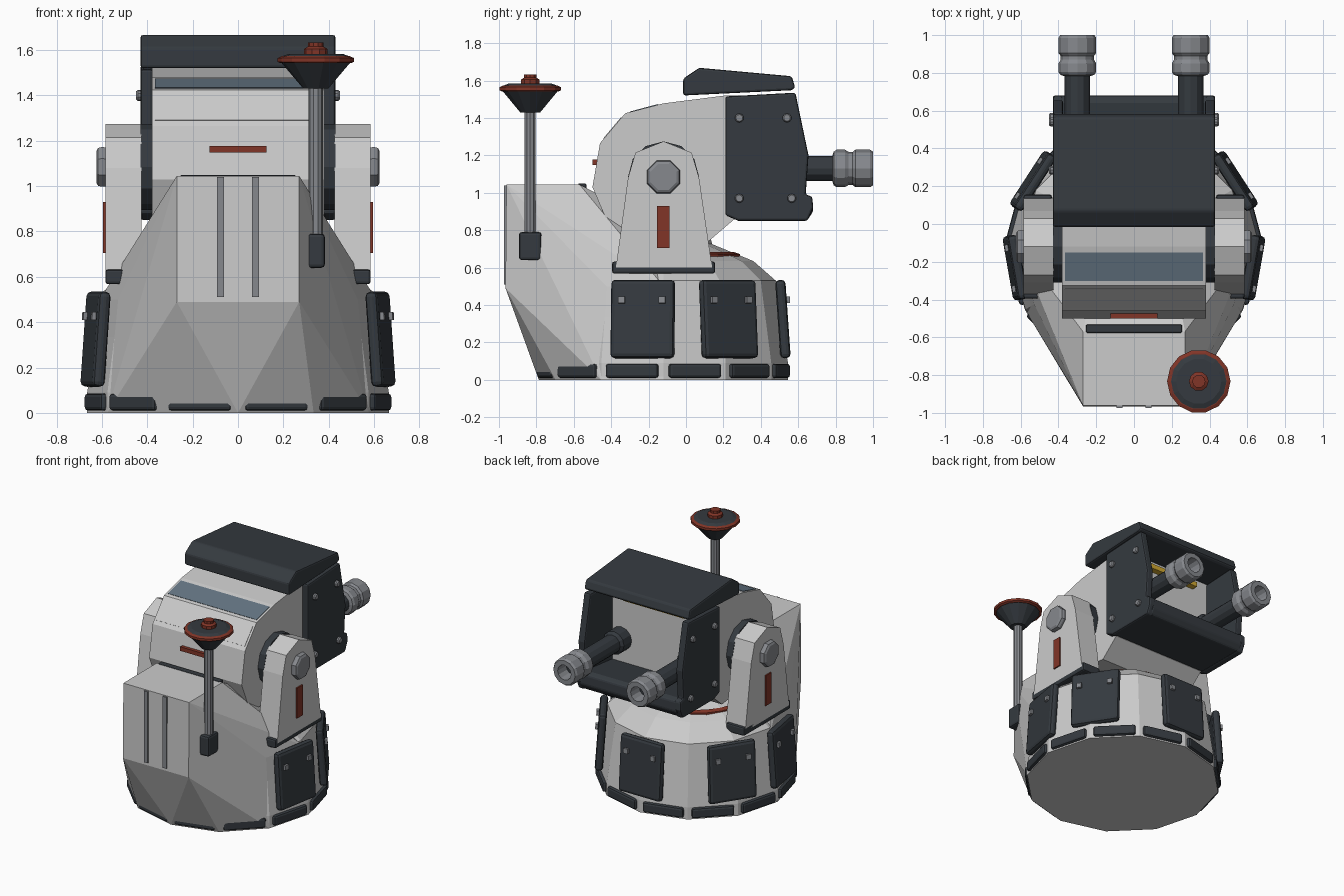
import bpy, bmesh, math
from mathutils import Matrix, Vector

if "Cube" in bpy.data.objects:
    bpy.data.objects.remove(bpy.data.objects["Cube"])

T = Matrix.Translation
R = lambda deg, ax: Matrix.Rotation(math.radians(deg), 4, ax)

def mat(name, c):
    m = bpy.data.materials.new(name)
    m.diffuse_color = (*c, 1)
    m.use_nodes = True
    m.node_tree.nodes["Principled BSDF"].inputs["Base Color"].default_value = m.diffuse_color
    return m

DARK = mat("dark_armour", (0.035, 0.042, 0.05))
LIGHT = mat("light_paint", (0.6, 0.6, 0.59))
STEEL = mat("steel", (0.24, 0.25, 0.27))
RED = mat("red", (0.22, 0.035, 0.02))
YELLOW = mat("yellow", (0.65, 0.4, 0.03))
BLUE = mat("blue_grey", (0.13, 0.18, 0.23))

def finish(name, bm, m, bevel=0):
    bmesh.ops.recalc_face_normals(bm, faces=bm.faces)
    me = bpy.data.meshes.new(name)
    bm.to_mesh(me)
    bm.free()
    ob = bpy.data.objects.new(name, me)
    bpy.context.collection.objects.link(ob)
    me.materials.append(m)
    if bevel:
        b = ob.modifiers.new("bevel", 'BEVEL')
        b.width, b.segments, b.limit_method = bevel, 2, 'ANGLE'
    return ob

def box(name, size, mtx, m, bevel=0):
    bm = bmesh.new()
    bmesh.ops.create_cube(bm, size=1, matrix=mtx @ Matrix.Diagonal((*size, 1)))
    return finish(name, bm, m, bevel)

def prism(name, profile, x0, x1, m, bevel=0):
    """Extrude a (y, z) profile from x0 to x1."""
    bm = bmesh.new()
    f = bm.faces.new([bm.verts.new((x0, y, z)) for y, z in profile])
    new = bmesh.ops.extrude_face_region(bm, geom=[f])['geom']
    bmesh.ops.translate(bm, vec=(x1 - x0, 0, 0),
                        verts=[v for v in new if isinstance(v, bmesh.types.BMVert)])
    return finish(name, bm, m, bevel)

def lathe(name, profile, sides, mtx, m, phase=0, bevel=0):
    """Revolve an (r, z) profile about local z and cap both ends."""
    bm = bmesh.new()
    rings = []
    for r, z in profile:
        ang = [2 * math.pi * i / sides + phase for i in range(sides)]
        rings.append([bm.verts.new(mtx @ Vector((r * math.cos(a), r * math.sin(a), z))) for a in ang])
    for a, b in zip(rings, rings[1:]):
        for i in range(sides):
            j = (i + 1) % sides
            bm.faces.new((a[i], a[j], b[j], b[i]))
    bm.faces.new(rings[0])
    bm.faces.new(rings[-1])
    return finish(name, bm, m, bevel)

C = T((0, -0.12, 0))   # turning axis of the base

# Base drum with sloping shoulder
drum = [(0.665, 0), (0.665, 0.09), (0.60, 0.53), (0.48, 0.635), (0.26, 0.725), (0.24, 0.8)]
lathe("base_drum", drum, 12, C, LIGHT)
lathe("shoulder_ring", [(0.41, 0.6), (0.41, 0.672), (0.38, 0.682), (0.38, 0.6)], 24, C, RED)

# Faceted rear housing: hull of the drum's back half and the square hump
bm = bmesh.new()
for s in (1, -1):
    for p in [(0.27, -0.96, 1.045), (0.27, -0.57, 1.045), (0.27, -0.965, 0.49), (0.2, -0.2, 0.85)]:
        bm.verts.new((s * p[0], p[1], p[2]))
for i in range(6, 13):
    a = math.radians(30 * i)
    for r, z in ((0.667, 0), (0.61, 0.5)):
        bm.verts.new(C @ Vector((r * math.cos(a), r * math.sin(a), z)))
hull = bmesh.ops.convex_hull(bm, input=bm.verts)
bmesh.ops.delete(bm, geom=[g for g in hull['geom_interior'] if isinstance(g, bmesh.types.BMVert)], context='VERTS')
finish("rear_housing", bm, LIGHT)
for s in (1, -1):
    box("housing_rail", (0.03, 0.02, 0.53), T((s * 0.077, -0.963, 0.775)), STEEL)
box("housing_top_vent", (0.51, 0.045, 0.03), T((0, -0.555, 1.035)), DARK, 0.008)

# Skirt blocks round the foot
for i in range(12):
    box("skirt_block", (0.05, 0.29, 0.075), C @ R(15 + 30 * i, 'Z') @ T((0.64, 0, 0.048)), DARK, 0.015)

# Armour panels with two bolts each
for a in (-10, 33, 90, 147, 190):
    M = C @ R(a, 'Z') @ T((0.638, 0, 0.325)) @ R(-4, 'Y')
    box("armour_panel", (0.055, 0.345, 0.42), M, DARK, 0.022)
    for s in (1, -1):
        box("panel_bolt", (0.03, 0.035, 0.035), M @ T((0.03, s * 0.11, 0.1)), STEEL)

# Support arms, pivots and trim
arm = [(-0.375, 0.6), (0.14, 0.6), (0.07, 1.08), (0.03, 1.215), (-0.12, 1.275),
       (-0.27, 1.215), (-0.31, 1.08)]
for s in (1, -1):
    prism("support_arm", arm, s * 0.425, s * 0.585, LIGHT)
    box("arm_foot", (0.15, 0.55, 0.065), T((s * 0.51, -0.12, 0.6)), DARK, 0.012)
    box("arm_red_stripe", (0.02, 0.065, 0.225), T((s * 0.585, -0.122, 0.818)), RED)
    P = T((0, -0.12, 1.085)) @ R(90 * s, 'Y')
    lathe("pivot_cap", [(0.09, 0.57), (0.095, 0.6), (0.09, 0.617), (0.075, 0.625)], 8, P, STEEL, math.pi / 8)
    lathe("pivot_disc", [(0.19, 0.36), (0.19, 0.43)], 12, P, DARK)

# Turret head
head = [(0.33, 1.52), (0.21, 1.52), (-0.12, 1.478), (-0.325, 1.425), (-0.46, 1.265), (-0.5, 1.03),
        (-0.43, 0.865), (-0.3, 0.79), (0.12, 0.74), (0.26, 0.86), (0.33, 0.88)]
prism("turret_head", head, -0.38, 0.38, LIGHT)
for name, (y0, z0), (y1, z1) in (("upper_inlay", (-0.15, 1.471), (-0.3, 1.431)),
                                 ("rear_inlay", (-0.345, 1.402), (-0.44, 1.289))):
    t = math.degrees(math.atan2(z0 - z1, y0 - y1))
    box(name, (0.73, math.hypot(y0 - y1, z0 - z1), 0.006),
        T((0, (y0 + y1) / 2, (z0 + z1) / 2)) @ R(t, 'X'), BLUE if name[0] == "u" else LIGHT)
box("head_red_stripe", (0.25, 0.03, 0.03), T((0, -0.485, 1.163)), RED)
box("sensor_strip", (0.5, 0.05, 0.035), T((0, 0.35, 1.455)), YELLOW)

# Dark gun shield: cheeks, lower bumper and roof
cheek = [(0.21, 1.515), (0.585, 1.535), (0.655, 1.2), (0.64, 0.99), (0.675, 0.98), (0.68, 0.92),
         (0.65, 0.85), (0.28, 0.85), (0.21, 0.88)]
for s in (1, -1):
    prism("shield_cheek", cheek, s * 0.375, s * 0.43, DARK, 0.012)
    for y, z in ((0.285, 1.4), (0.54, 1.4), (0.285, 0.97), (0.565, 0.97)):
        lathe("cheek_bolt", [(0.024, 0.42), (0.024, 0.442), (0.018, 0.45)], 10,
              T((0, y, z)) @ R(90 * s, 'Y'), STEEL)
prism("shield_bumper", [(0.27, 0.855), (0.65, 0.855), (0.68, 0.9), (0.675, 0.975), (0.64, 0.99), (0.27, 0.95)],
      -0.4, 0.4, DARK, 0.012)
prism("shield_roof", [(-0.015, 1.52), (-0.015, 1.61), (0.07, 1.668), (0.565, 1.623), (0.585, 1.56), (0.56, 1.548)],
      -0.43, 0.43, DARK, 0.012)

# Twin barrels with hollow muzzles
muzzle = [(0.06, 0.78), (0.09, 0.79), (0.1, 0.805), (0.1, 0.85), (0.088, 0.87), (0.088, 0.89), (0.1, 0.905),
          (0.1, 0.985), (0.09, 1.0), (0.055, 1.0), (0.05, 0.9)]
for s in (1, -1):
    B = T((s * 0.3, 0, 1.13)) @ R(-90, 'X')
    lathe("barrel", [(0.085, 0.3), (0.085, 0.42), (0.067, 0.44), (0.067, 0.8)], 12, B, DARK)
    lathe("muzzle", muzzle, 12, B, STEEL)
    lathe("bore", [(0.05, 0.89), (0.05, 0.905)], 12, B, DARK)

# Antenna mast with dish
A = T((0.343, -0.833, 0))
box("antenna_base", (0.08, 0.12, 0.15), A @ T((0, 0, 0.715)), DARK, 0.015)
lathe("antenna_mast", [(0.031, 0.75), (0.031, 1.45)], 10, A, STEEL)
lathe("antenna_dish", [(0.055, 1.43), (0.155, 1.548), (0.155, 1.57), (0.12, 1.583)], 14, A, DARK)
lathe("dish_rim", [(0.156, 1.542), (0.168, 1.548), (0.168, 1.565), (0.15, 1.573)], 14, A, RED)
lathe("dish_knob", [(0.052, 1.575), (0.052, 1.605), (0.035, 1.615), (0.035, 1.633)], 10, A, RED)
